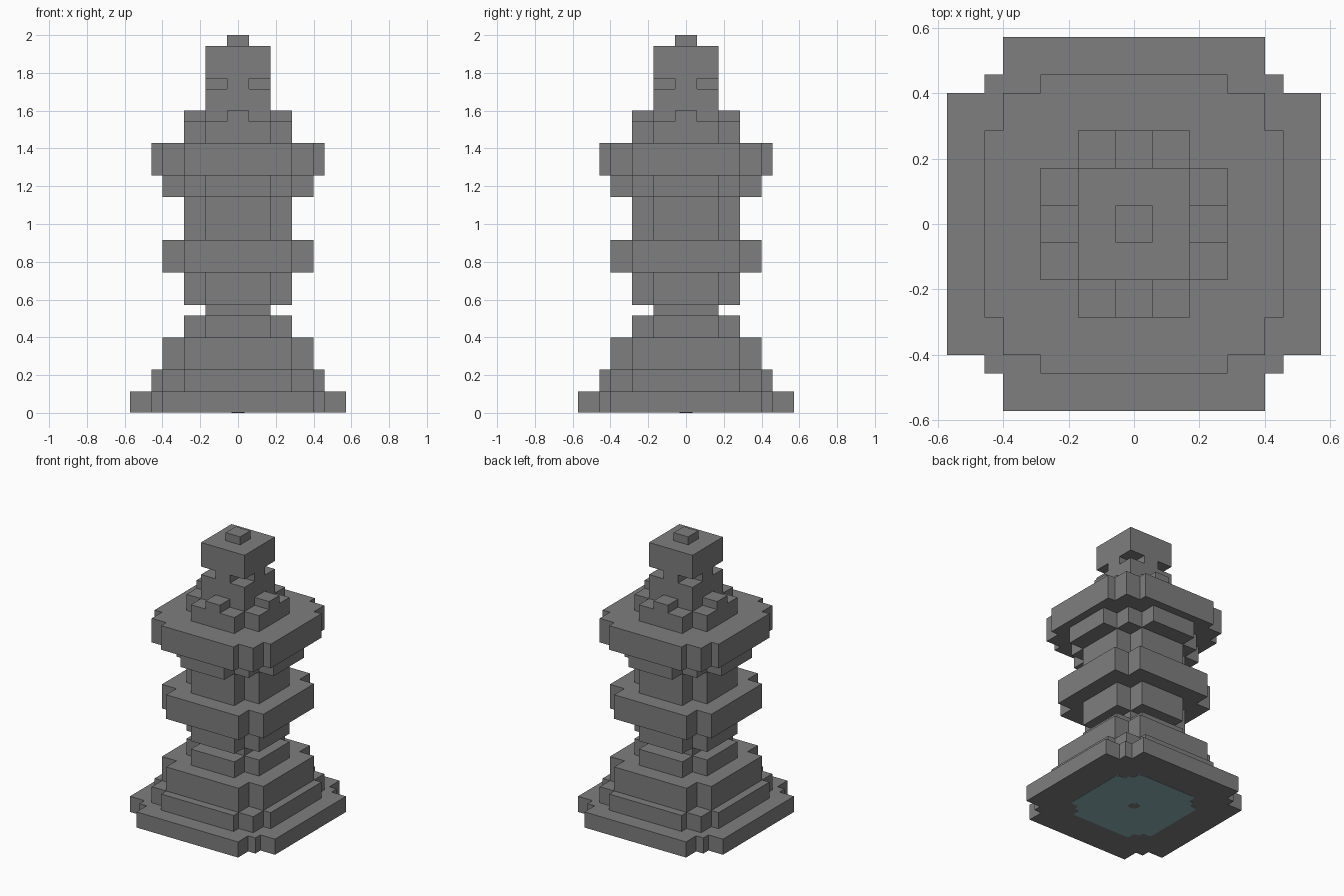
import bpy, bmesh, math

cube = bpy.data.objects.get("Cube")
if cube:
    bpy.data.objects.remove(cube)

U = 2 / 35  # one block


def material(name, rgb):
    m = bpy.data.materials.new(name)
    m.use_nodes = True
    m.diffuse_color = (*rgb, 1)
    m.node_tree.nodes["Principled BSDF"].inputs["Base Color"].default_value = (*rgb, 1)
    return m


GREY = material("stone grey", (0.21, 0.21, 0.21))
TEAL = material("felt teal", (0.28, 0.45, 0.48))


def stepped_outline(steps):
    """Four-fold outline around the union of centred boxes (half x, half y)."""
    quarter = []
    for i, (x, y) in enumerate(steps):
        quarter.append((x, y))
        if i + 1 < len(steps):
            quarter.append((steps[i + 1][0], y))
    points = []
    for _ in range(4):
        points += quarter
        quarter = [(-y, x) for x, y in quarter]
    return points


def prism(name, points, z0, z1, mat, rounding=0):
    """Extrude an outline given in blocks between two heights in units."""
    bm = bmesh.new()
    face = bm.faces.new([bm.verts.new((x * U, y * U, z0)) for x, y in points])
    if rounding:
        bmesh.ops.bevel(bm, geom=bm.verts[:], offset=rounding * U, segments=4,
                        profile=0.5, affect='VERTICES')
    out = bmesh.ops.extrude_face_region(bm, geom=bm.faces[:])
    top = [v for v in out["geom"] if isinstance(v, bmesh.types.BMVert)]
    bmesh.ops.translate(bm, verts=top, vec=(0, 0, z1 - z0))
    bmesh.ops.recalc_face_normals(bm, faces=bm.faces[:])
    mesh = bpy.data.meshes.new(name)
    bm.to_mesh(mesh)
    bm.free()
    mesh.materials.append(mat)
    obj = bpy.data.objects.new(name, mesh)
    bpy.context.collection.objects.link(obj)
    return obj


# Outlines, in blocks
FOOT = [(10, 7), (8, 8), (7, 10)]
WIDE = [(8, 5), (7, 7), (5, 8)]
BAND = [(7, 5), (5, 7)]
FLARE = [(7, 3), (5, 5), (3, 7)]
STEM = [(5, 3), (3, 5)]
TABS = [(5, 1), (3, 3), (1, 5)]
SLOT = [(3, 1), (1, 3)]
SQUARE = [(3, 3)]
TIP = [(1, 1)]

# Stacked tiers: name, outline, bottom and top in blocks
TIERS = [
    ("foot", FOOT, 0, 2), ("lower_step", WIDE, 2, 4), ("upper_step", BAND, 4, 7),
    ("pedestal", STEM, 7, 9), ("neck_ring", SQUARE, 9, 10), ("lower_stem", STEM, 10, 13),
    ("waist_band", BAND, 13, 16), ("upper_stem", STEM, 16, 20), ("flare", FLARE, 20, 22),
    ("collar", WIDE, 22, 25), ("shoulder", STEM, 25, 27), ("shoulder_tabs", TABS, 27, 28),
    ("head_lower", SQUARE, 28, 30), ("head_slot", SLOT, 30, 31),
    ("head_upper", SQUARE, 31, 34), ("tip", TIP, 34, 35),
]
for name, steps, low, high in TIERS:
    prism(name, stepped_outline(steps), max(low * U, 0.003), high * U, GREY)

# Felt pad under the foot, with a small round plug in the middle
pad = stepped_outline([(5.9, 4.1), (4.8, 4.8), (4.1, 5.9)])
prism("felt_pad", pad, 0.001, 0.005, TEAL, rounding=0.3)
circle = [(0.6 * math.cos(a * math.pi / 12), 0.6 * math.sin(a * math.pi / 12)) for a in range(24)]
prism("pad_plug", circle, 0.0, 0.005, GREY)
